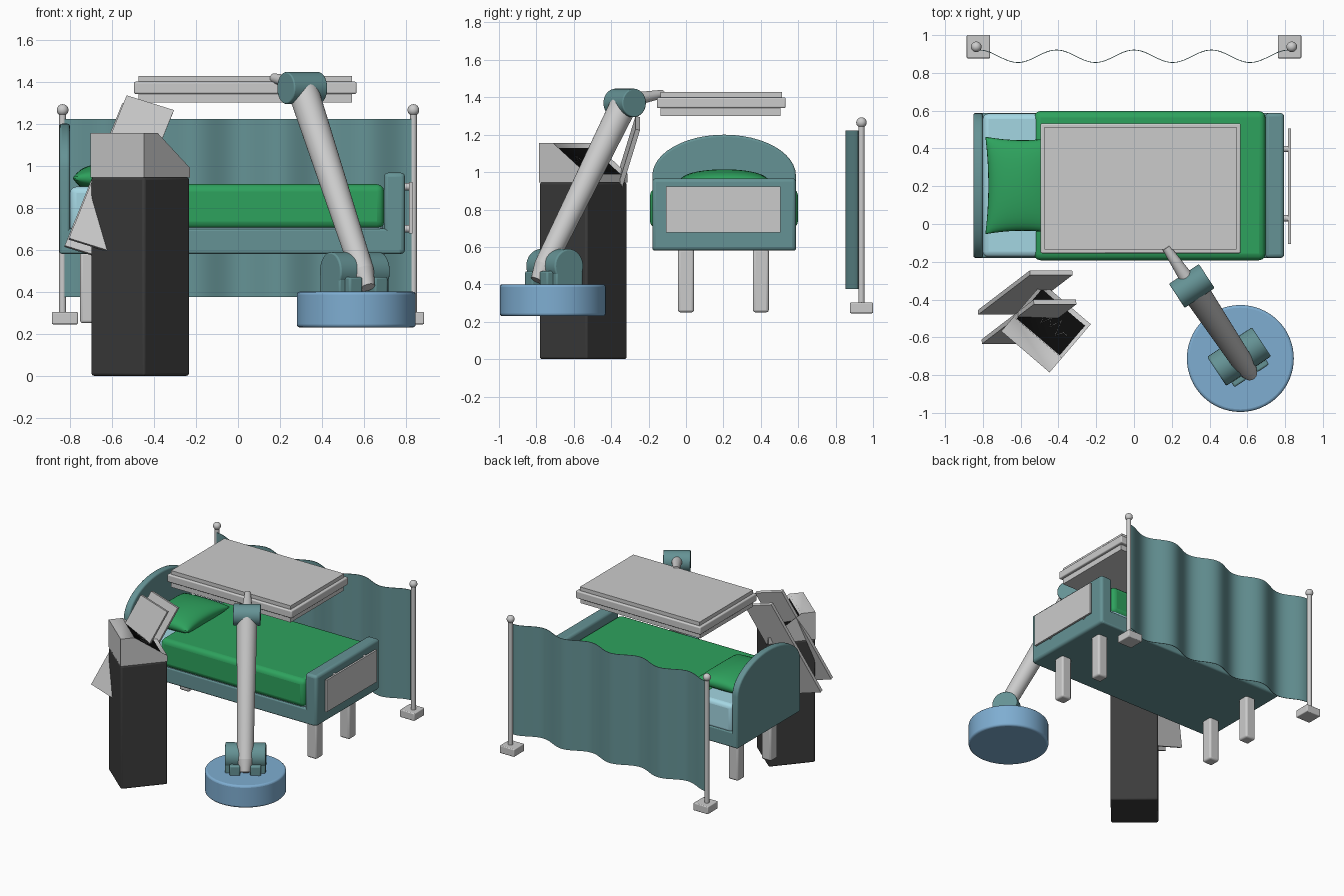
import bpy, bmesh, math
from mathutils import Vector as V

if "Cube" in bpy.data.objects:
    bpy.data.objects.remove(bpy.data.objects["Cube"])


def material(name, rgb):
    m = bpy.data.materials.new(name)
    m.diffuse_color = (*rgb, 1)
    m.use_nodes = True
    m.node_tree.nodes["Principled BSDF"].inputs["Base Color"].default_value = m.diffuse_color
    return m


TEAL = material("teal", (0.13, 0.29, 0.30))
GREEN = material("green", (0.027, 0.36, 0.11))
BLUE = material("blue", (0.21, 0.42, 0.64))
PALE = material("pale_blue", (0.37, 0.67, 0.76))
DARK = material("dark_grey", (0.045, 0.045, 0.045))
BLACK = material("black", (0.004, 0.004, 0.004))


def finish(name, bm, mat=None, bevel=0, smooth=True, segs=3):
    bmesh.ops.recalc_face_normals(bm, faces=bm.faces)
    me = bpy.data.meshes.new(name)
    bm.to_mesh(me)
    bm.free()
    ob = bpy.data.objects.new(name, me)
    bpy.context.collection.objects.link(ob)
    if mat:
        me.materials.append(mat)
    if bevel:
        b = ob.modifiers.new("bevel", 'BEVEL')
        b.width, b.segments, b.limit_method = bevel, segs, 'ANGLE'
    if smooth:
        bpy.ops.object.select_all(action='DESELECT')
        ob.select_set(True)
        bpy.context.view_layer.objects.active = ob
        bpy.ops.object.shade_smooth_by_angle(angle=math.radians(35))
    return ob


def prism(name, pts, vec, mat=None, bevel=0):
    bm = bmesh.new()
    f = bm.faces.new([bm.verts.new(p) for p in pts])
    ext = bmesh.ops.extrude_face_region(bm, geom=[f], use_keep_orig=True)
    bmesh.ops.translate(bm, vec=vec, verts=[g for g in ext['geom'] if isinstance(g, bmesh.types.BMVert)])
    return finish(name, bm, mat, bevel)


def box(name, x, y, z, mat=None, bevel=0):
    pts = [(x[0], y[0], z[0]), (x[1], y[0], z[0]), (x[1], y[1], z[0]), (x[0], y[1], z[0])]
    return prism(name, pts, (0, 0, z[1] - z[0]), mat, bevel)


def tube(name, a, b, r1, r2=None, mat=None, bevel=0, n=32):
    a, b = V(a), V(b)
    bm = bmesh.new()
    bmesh.ops.create_cone(bm, cap_ends=True, segments=n, radius1=r1,
                          radius2=r1 if r2 is None else r2, depth=(b - a).length)
    bm.transform((b - a).to_track_quat('Z', 'Y').to_matrix().to_4x4())
    bmesh.ops.translate(bm, vec=(a + b) / 2, verts=bm.verts)
    return finish(name, bm, mat, bevel)


# Bed frame and boards
Y0, Y1 = -0.18, 0.588
YC, YH = (Y0 + Y1) / 2, (Y1 - Y0) / 2
box("bed_frame", (-0.845, 0.78), (Y0, Y1), (0.58, 0.70), TEAL, 0.012)
box("footboard", (0.695, 0.795), (Y0, Y1), (0.58, 0.967), TEAL, 0.02)
arch = [(-0.85, Y0, 0.58), (-0.85, Y1, 0.58)]
for i in range(25):
    a = math.pi * i / 24
    arch.append((-0.85, YC + YH * math.cos(a), 0.98 + 0.22 * math.sin(a)))
prism("headboard", arch, (0.05, 0, 0), TEAL, 0.012)

# Legs
for x in (-0.71, 0.655):
    for y in (0.0, 0.4):
        box("bed_leg", (x - 0.042, x + 0.042), (y - 0.043, y + 0.043), (0.25, 0.59), None, 0.014)

# Chart panel on the footboard
box("foot_panel", (0.815, 0.83), (-0.107, 0.505), (0.677, 0.922))
for y in (0.03, 0.397):
    for z in (0.70, 0.90):
        tube("panel_standoff", (0.79, y, z), (0.825, y, z), 0.017, n=16)

# Bedding
box("mattress", (-0.80, 0.69), (-0.176, 0.585), (0.68, 0.90), PALE, 0.03)
box("blanket", (-0.53, 0.696), (-0.192, 0.598), (0.70, 0.912), GREEN, 0.035)

# Pillow with pinched sides
bm = bmesh.new()
N = 20
for side in (1, -1):
    grid = []
    for i in range(N + 1):
        for j in range(N + 1):
            u, v = math.sin(math.pi * (i / N - 0.5)), math.sin(math.pi * (j / N - 0.5))
            px, py = 1 - 0.08 * (1 - v * v), 1 - 0.07 * (1 - u * u)
            h = 0.075 * max(0, (1 - u * u) * (1 - v * v)) ** 0.4
            grid.append(bm.verts.new((-0.59 + 0.197 * u * px, 0.204 + 0.258 * v * py, 0.94 + side * h)))
    for i in range(N):
        for j in range(N):
            k = i * (N + 1) + j
            bm.faces.new((grid[k], grid[k + 1], grid[k + N + 2], grid[k + N + 1]))
bmesh.ops.remove_doubles(bm, verts=bm.verts, dist=0.0005)
finish("pillow", bm, GREEN)

# Privacy curtain and its stands
bm = bmesh.new()
rows = []
for i in range(97):
    x = -0.825 + 1.65 * i / 96
    y = 0.888 + 0.033 * math.cos(2 * math.pi * x / 0.41)
    rows.append([bm.verts.new((x, y + o, z)) for o, z in
                 ((-0.002, 0.375), (0.002, 0.375), (0.002, 1.222), (-0.002, 1.222))])
for a, b in zip(rows, rows[1:]):
    for k in range(4):
        bm.faces.new((a[k], a[(k + 1) % 4], b[(k + 1) % 4], b[k]))
bm.faces.new(rows[0])
bm.faces.new(rows[-1])
finish("curtain", bm, TEAL)
for s in (-1, 1):
    box("stand_foot", (s * 0.824 - 0.062, s * 0.824 + 0.062), (0.877, 1.0), (0.245, 0.303), None, 0.006)
    tube("stand_pole", (s * 0.835, 0.938, 0.30), (s * 0.835, 0.938, 1.25), 0.017, n=20)
    bm = bmesh.new()
    bmesh.ops.create_uvsphere(bm, u_segments=20, v_segments=12, radius=0.028)
    bmesh.ops.translate(bm, vec=(s * 0.835, 0.938, 1.265), verts=bm.verts)
    finish("stand_finial", bm)

# Scanner panel above the bed
box("scanner_rim", (-0.495, 0.565), (-0.155, 0.533), (1.342, 1.40), None, 0.008)
box("scanner_top", (-0.474, 0.543), (-0.136, 0.513), (1.39, 1.428))
box("scanner_underside", (-0.474, 0.543), (-0.136, 0.505), (1.30, 1.35))

# Scanner arm: base, hinge lugs, tapered boom, head joint
C = V((0.563, -0.712, 0))
D = V((-0.55, 0.835, 0))
P = V((0.835, 0.55, 0))
UP = V((0, 0, 1))
tube("arm_base", C + UP * 0.23, C + UP * 0.4, 0.283, None, BLUE, 0.014, 64)


def oriented(name, c, d, p, z):
    pts = [c + D * d[i] + P * p[j] + UP * z[0] for i, j in ((0, 0), (1, 0), (1, 1), (0, 1))]
    prism(name, pts, UP * (z[1] - z[0]), TEAL, 0.01)


for s in (-1, 1):
    lo, hi = sorted((s * 0.035, s * 0.142))
    lug = C + D * 0.012 + UP * 0.497
    tube("hinge_lug", lug + P * lo, lug + P * hi, 0.092, None, TEAL, 0.008)
    oriented("hinge_lug_foot", C, (-0.07, 0.10), (lo, hi), (0.39, 0.48))
    lo, hi = sorted((s * 0.035, s * 0.11))
    oriented("hinge_front_block", C, (-0.11, 0.0), (lo, hi), (0.39, 0.47))

foot, head = V((0.617, -0.795, 0.42)), V((0.306, -0.328, 1.37))
tube("arm_boom", foot.lerp(head, 0.08), head, 0.056, 0.073)
tube("arm_boom_tip", foot, foot.lerp(head, 0.08), 0.036, 0.056)
tube("head_joint", head - P * 0.095, head + P * 0.095, 0.076, None, TEAL, 0.006, 40)
tube("scanner_link", head + UP * 0.01, (0.17, -0.125, 1.418), 0.042, 0.022, n=24)

# Monitor kiosk: square pedestal turned to the bed, wedge head with sunken screen
F = V((-0.447, -0.786, 0))
S = V((0.65, 0.76, 0)).normalized()
E = V((-S.y, S.x, 0))
W = 0.336
prism("kiosk_pedestal", [F, F + S * W, F + S * W + E * W, F + E * W], UP * 0.945, DARK, 0.012)
profile = [(0, 0.945), (0, 1.155), (0.1, 1.155), (W, 0.99), (W, 0.945)]
head_ob = prism("kiosk_head", [F + S * s + UP * z for s, z in profile], E * W)
me = head_ob.data
me.materials.append(None)
me.materials.append(BLACK)
bm = bmesh.new()
bm.from_mesh(me)
slope = [f for f in bm.faces if 0.3 < f.normal.z < 0.95]
bmesh.ops.inset_individual(bm, faces=slope, thickness=0.026, depth=-0.02)
for f in slope:
    f.material_index = 1
    mid, nrm = f.calc_center_median(), f.normal.copy()
bm.to_mesh(me)
bm.free()

# Pulse trace on the screen
cu = bpy.data.curves.new("pulse_trace", 'CURVE')
cu.dimensions, cu.bevel_depth = '3D', 0.0015
sp = cu.splines.new('POLY')
trace = [0, 0, 0.05, -0.05, 0.03, -0.02, 0.05, -0.04, 0, 0]
sp.points.add(len(trace) - 1)
across = nrm.cross(E)
for k, (p, t) in enumerate(zip(sp.points, trace)):
    p.co = (*(mid + nrm * 0.003 + E * (0.025 * (k - 4.5)) + across * t), 1)
bpy.context.collection.objects.link(bpy.data.objects.new("pulse_trace", cu))

# Two long tilted boards slipped through the kiosk
wide, long = V((0.225, 0, -0.07)), V((-0.275, -0.21, -0.68))
thick = wide.cross(long).normalized() * 0.025
for name, corner in (("back_board", V((-0.55, -0.27, 1.30))), ("front_board", V((-0.53, -0.425, 1.335)))):
    prism(name, [corner, corner + wide, corner + wide + long, corner + long], thick)
